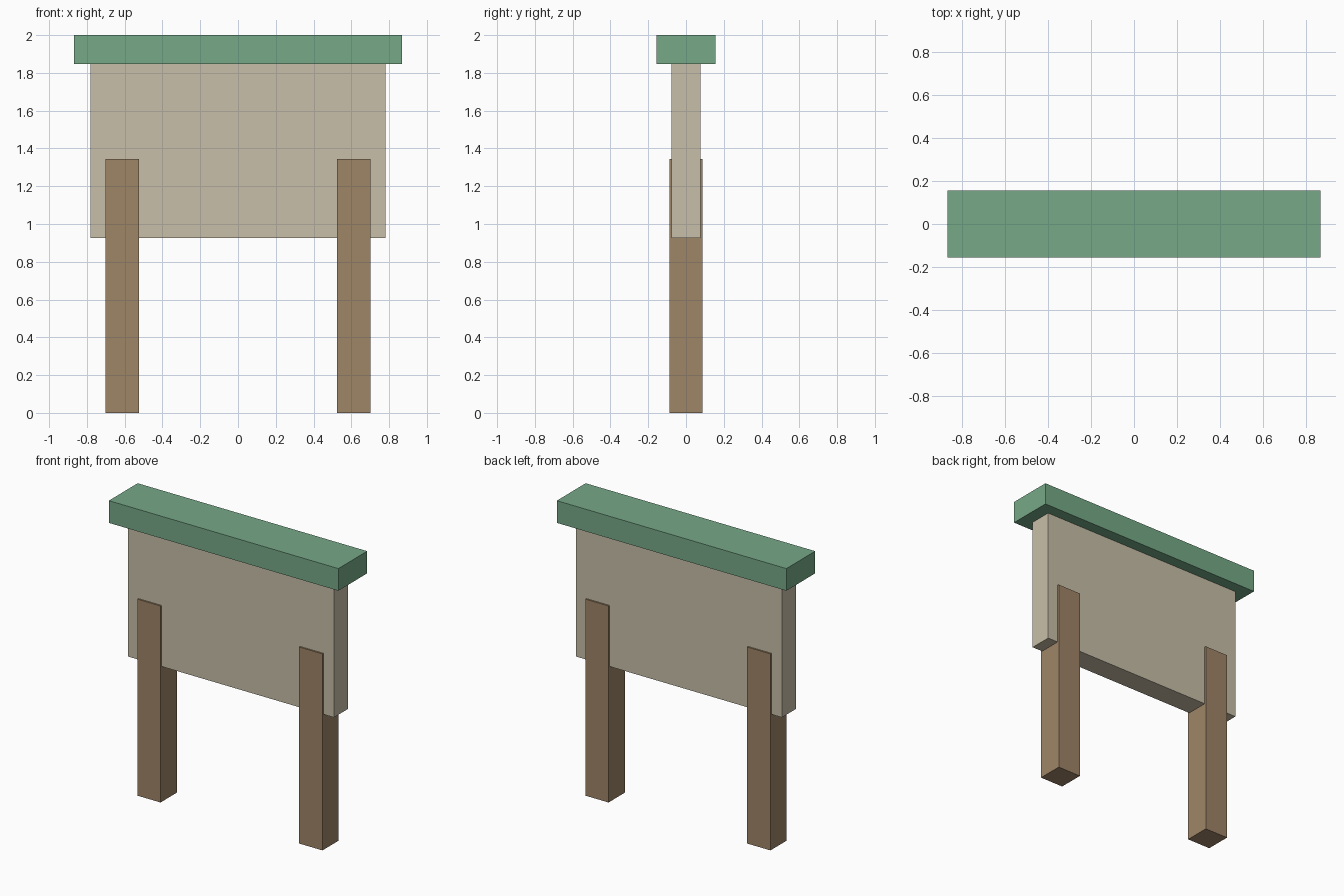
import bpy

if "Cube" in bpy.data.objects:
    bpy.data.objects.remove(bpy.data.objects["Cube"])


def srgb(r, g, b):
    conv = lambda c: c / 12.92 if c <= 0.04045 else ((c + 0.055) / 1.055) ** 2.4
    return tuple(conv(v / 255) for v in (r, g, b)) + (1.0,)


def material(name, rgb):
    mat = bpy.data.materials.new(name)
    mat.diffuse_color = srgb(*rgb)
    mat.use_nodes = True
    mat.node_tree.nodes["Principled BSDF"].inputs["Base Color"].default_value = mat.diffuse_color
    return mat


def box(name, centre_x, width, depth, z0, z1, mat):
    bpy.ops.mesh.primitive_cube_add(size=1, location=(centre_x, 0, (z0 + z1) / 2))
    ob = bpy.context.object
    ob.name = name
    ob.scale = (width, depth, z1 - z0)
    bpy.ops.object.transform_apply(location=False, rotation=False, scale=True)
    ob.data.materials.append(mat)
    return ob


green = material("roof green", (118, 169, 135))
beige = material("board beige", (200, 191, 168))
brown = material("post brown", (159, 133, 103))

# Roof cap
box("roof_cap", 0, 1.738, 0.312, 1.848, 2.0, green)

# Notice board panel
box("board_panel", 0, 1.56, 0.154, 0.927, 1.848, beige)

# Two posts, slightly thicker than the panel
for side, label in ((-1, "left"), (1, "right")):
    box(label + "_post", side * 0.613, 0.176, 0.176, 0.0, 1.345, brown)
